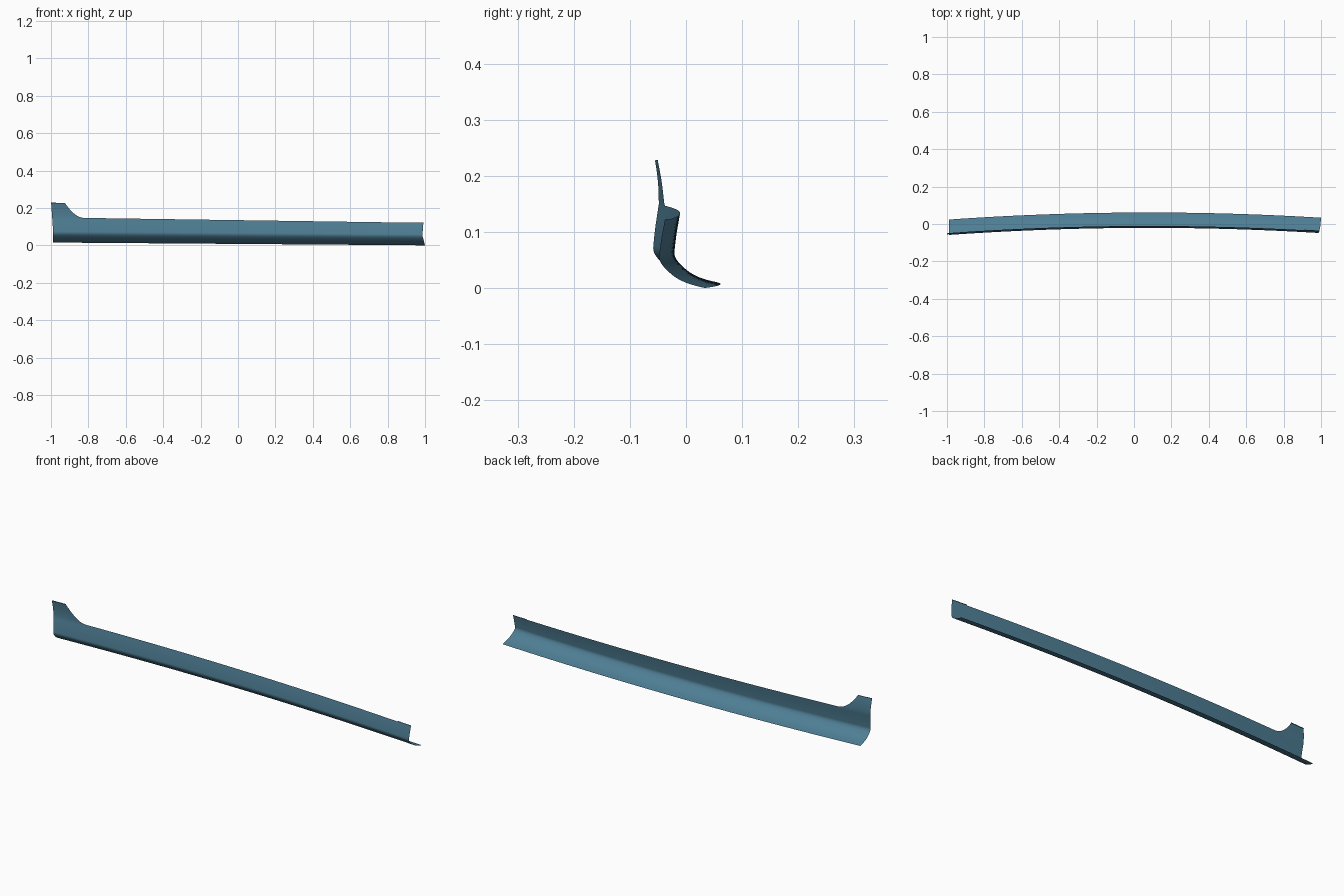
import bpy, bmesh

if "Cube" in bpy.data.objects:
    bpy.data.objects.remove(bpy.data.objects["Cube"])

# Cross-section (y, z) at the middle of the sill, from rear underside edge to top edge
PROFILE = [(0.0615, 0.008), (0.044, 0.0122), (0.025, 0.0185), (0.008, 0.0275),
           (-0.007, 0.040), (-0.0165, 0.051), (-0.0205, 0.061), (-0.0200, 0.072),
           (-0.0165, 0.100), (-0.0105, 0.135)]
TOP_Y, TOP_Z = PROFILE[-1]
TAB_ROWS = 5
TAB_RISE = 0.077


def smooth(pts, n=3):
    """Catmull-Rom refinement of the profile."""
    out = []
    for i in range(len(pts) - 1):
        p0, p1, p2 = pts[max(i - 1, 0)], pts[i], pts[i + 1]
        p3 = pts[min(i + 2, len(pts) - 1)]
        for k in range(n):
            t = k / n
            out.append(tuple(0.5 * (2 * b + (c - a) * t + (2 * a - 5 * b + 4 * c - d) * t * t
                                    + (3 * b - a - 3 * c + d) * t ** 3)
                             for a, b, c, d in zip(p0, p1, p2, p3)))
    return out + [pts[-1]]


def bow(x):
    """Plan-view curvature of the whole part."""
    return -0.033 * (x - 0.08) ** 2


def place(x, y, z):
    """Bend a cross-section point along the length, with trimmed ends."""
    rise = min(max((z - 0.06) / 0.075, 0), 1)
    if x < 0:
        x *= 0.988 + 0.012 * min(max((z - 0.06) / 0.165, 0), 1)
    else:
        x *= 0.986 + 0.016 * max(1 - z / 0.06, 0) + 0.005 * rise
    return (x, y + bow(x), z - 0.0075 * x - 0.007 * x * rise)


def tab_height(x):
    """Extra height of the upright tab at the left end."""
    t = min(max((x + 0.925) / 0.10, 0), 1)
    return TAB_RISE * (1 - t) ** 2.1


def tab_y(dz):
    """Forward lean of the tab above the top edge."""
    return TOP_Y + 0.02 * dz - 1.3 * dz * dz


def make_object(name, bm, mat):
    me = bpy.data.meshes.new(name)
    bm.to_mesh(me)
    bm.free()
    me.materials.append(mat)
    ob = bpy.data.objects.new(name, me)
    bpy.context.collection.objects.link(ob)
    for p in me.polygons:
        p.use_smooth = True
    return ob


def sheet(bm, columns):
    """Skin neighbouring columns of vertices with quads; columns may differ in length."""
    for a, b in zip(columns, columns[1:]):
        n = min(len(a), len(b))
        for j in range(n - 1):
            bm.faces.new((a[j], a[j + 1], b[j + 1], b[j]))
        if len(a) > n:
            for j in range(n - 1, len(a) - 1):
                bm.faces.new((a[j], a[j + 1], b[-1]))


paint = bpy.data.materials.new("paint")
paint.diffuse_color = (0.078, 0.21, 0.30, 1)
paint.use_nodes = True
paint.node_tree.nodes["Principled BSDF"].inputs["Base Color"].default_value = paint.diffuse_color

# Sill panel with the upright tab rising out of its left end
prof = smooth(PROFILE)
tab_xs = [-1, -0.975, -0.95] + [-0.925 + 0.01 * i for i in range(11)]
xs = tab_xs + [-0.825 + 1.825 * i / 48 for i in range(1, 49)]
bm = bmesh.new()
columns = []
for x in xs:
    col = [bm.verts.new(place(x, y, z)) for y, z in prof]
    h = tab_height(x)
    if h > 1e-5:
        for k in range(1, TAB_ROWS + 1):
            dz = h * k / TAB_ROWS
            col.append(bm.verts.new(place(x, tab_y(dz), TOP_Z + dz)))
    columns.append(col)
sheet(bm, columns)
bm.normal_update()
low = min(v.co.z for v in bm.verts)
for v in bm.verts:
    v.co.z -= low
# Face the skin outwards, towards the front
if sum(f.normal.y * f.calc_area() for f in bm.faces) > 0:
    bmesh.ops.reverse_faces(bm, faces=bm.faces[:])
make_object("sill_panel", bm, paint)


# Small folded lips on the tab top and on the right end of the top edge
def lip(name, x0, x1, y, z):
    bm = bmesh.new()
    cols = []
    for i in range(7):
        x = x0 + (x1 - x0) * i / 6
        px, py, pz = place(x, y, z)
        pz -= low
        cols.append([bm.verts.new((px, py, pz)),
                     bm.verts.new((px, py + 0.0005, pz + 0.002)),
                     bm.verts.new((px, py + 0.003, pz + 0.002))])
    sheet(bm, cols)
    bmesh.ops.reverse_faces(bm, faces=bm.faces[:])
    make_object(name, bm, paint)


lip("tab_lip", -1, -0.925, tab_y(TAB_RISE), TOP_Z + TAB_RISE)
lip("end_lip", 0.92, 1, TOP_Y, TOP_Z)
